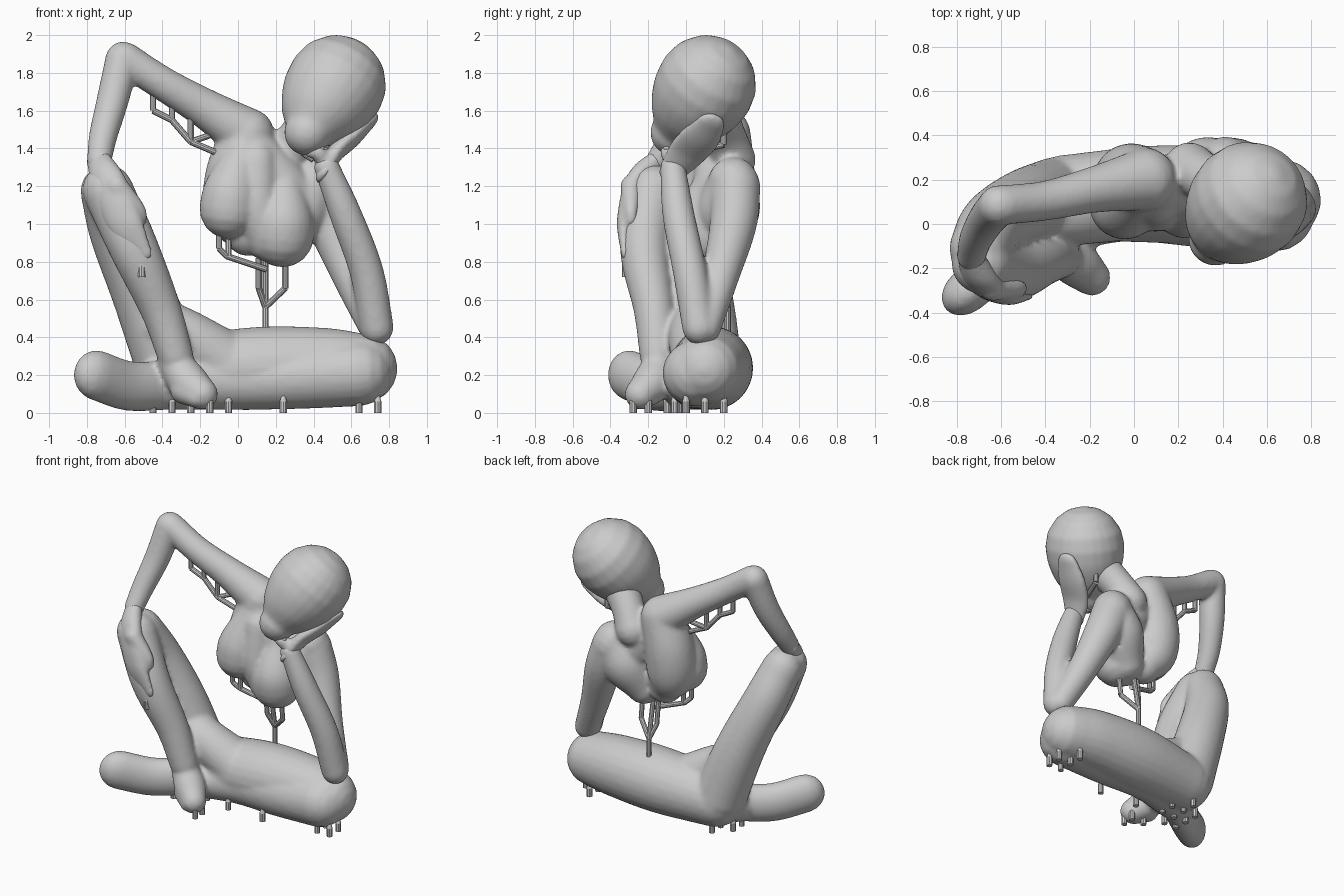
import bpy, bmesh, math
from mathutils import Vector

if "Cube" in bpy.data.objects:
    bpy.data.objects.remove(bpy.data.objects["Cube"])

grey = bpy.data.materials.new("clay_grey")
grey.use_nodes = True
grey.diffuse_color = (0.6, 0.6, 0.6, 1)
grey.node_tree.nodes["Principled BSDF"].inputs["Base Color"].default_value = (0.6, 0.6, 0.6, 1)


def spline(pts, steps=6):
    """Smooth path through (x, y, z, radius) points."""
    p = [Vector(q) for q in pts]
    p = [2 * p[0] - p[1]] + p + [2 * p[-1] - p[-2]]
    out = []
    for a, b, c, d in zip(p, p[1:], p[2:], p[3:]):
        for i in range(steps):
            t = i / steps
            out.append(0.5 * (2 * b + (c - a) * t + (2 * a - 5 * b + 4 * c - d) * t * t
                              + (3 * b - a - 3 * c + d) * t ** 3))
    return out + [p[-2]]


def limb(bm, pts, squash=None, factor=1.0, sides=24):
    """Round-ended tube, optionally flattened along one direction."""
    path = spline(pts)
    start, end = path[0], path[-1]
    d0 = (path[1] - start).xyz.normalized()
    d1 = (end - path[-2]).xyz.normalized()
    rings = []
    angles = [math.radians(a) for a in (85, 65, 45, 22)]
    for a in angles:
        rings.append((start.xyz - d0 * start.w * math.sin(a), start.w * math.cos(a), d0))
    for i, q in enumerate(path):
        d = path[min(i + 1, len(path) - 1)] - path[max(i - 1, 0)]
        rings.append((q.xyz, q.w, d.xyz.normalized()))
    for a in reversed(angles):
        rings.append((end.xyz + d1 * end.w * math.sin(a), end.w * math.cos(a), d1))
    n = Vector(squash).normalized() if squash else None
    u = d0.orthogonal()
    loops = []
    for c, r, d in rings:
        u = (u - d * u.dot(d)).normalized()
        v = d.cross(u)
        loop = []
        for k in range(sides):
            t = 2 * math.pi * k / sides
            off = (u * math.cos(t) + v * math.sin(t)) * r
            if n:
                off -= n * off.dot(n) * (1 - factor)
            loop.append(bm.verts.new(c + off))
        loops.append(loop)
    for a, b in zip(loops, loops[1:]):
        for k in range(sides):
            j = (k + 1) % sides
            bm.faces.new((a[k], a[j], b[j], b[k]))
    bm.faces.new(loops[0][::-1])
    bm.faces.new(loops[-1])


def finish(name, bm, blend=False):
    bmesh.ops.recalc_face_normals(bm, faces=bm.faces)
    mesh = bpy.data.meshes.new(name)
    bm.to_mesh(mesh)
    bm.free()
    mesh.materials.append(grey)
    ob = bpy.data.objects.new(name, mesh)
    bpy.context.collection.objects.link(ob)
    if blend:
        # Fuse the overlapping volumes into one soft skin
        rm = ob.modifiers.new("fuse", 'REMESH')
        rm.mode = 'VOXEL'
        rm.voxel_size = 0.014
        rm.use_smooth_shade = True
        sm = ob.modifiers.new("soften", 'SMOOTH')
        sm.factor = 0.5
        sm.iterations = 8
    else:
        for o in bpy.context.selected_objects:
            o.select_set(False)
        ob.select_set(True)
        bpy.context.view_layer.objects.active = ob
        bpy.ops.object.shade_smooth_by_angle()


def body(name, *limbs):
    bm = bmesh.new()
    for spec in limbs:
        limb(bm, *spec)
    finish(name, bm, True)


# Head: a plain egg
body("head", ([(.368, -.065, 1.485, .125), (.41, -.012, 1.56, .2),
               (.465, .05, 1.65, .25), (.52, .108, 1.737, .266)],))

# Torso: two shoulder-blade lobes, bust, neck and both arms
body("upper_body",
     ([(.25, .25, 1.34, .12), (.32, .21, 1.46, .11), (.44, .14, 1.6, .13)],),
     ([(.05, .2, 1.47, .145), (-.01, .2, 1.25, .165), (-.01, .18, 1.07, .165), (.05, .16, .95, .12)],),
     ([(.4, .25, 1.22, .135), (.32, .22, 1.07, .17), (.22, .17, .91, .125)],),
     ([(.06, .17, 1.42, .12), (.2, .18, 1.25, .14), (.3, .19, 1.12, .14)],),
     ([(.1, .11, 1.33, .11), (.1, .09, 1.1, .125), (.16, .11, .92, .12)],),
     ([(.03, .13, 1.38, .1), (-.03, .09, 1.18, .15), (-.045, .09, 1.08, .16)],),
     ([(.24, .14, 1.2, .11), (.24, .1, 1.03, .16), (.235, .11, .94, .17)],),
     # raised right arm
     ([(.04, .2, 1.48, .14), (-.18, .155, 1.615, .105), (-.4, .105, 1.745, .09), (-.6, .085, 1.875, .09)],),
     ([(-.61, .085, 1.875, .092), (-.665, .02, 1.65, .085), (-.715, -.07, 1.46, .075), (-.735, -.15, 1.33, .065)],),
     # left arm propped on the knee
     ([(.41, .26, 1.2, .135), (.49, .25, 1.0, .125), (.6, .18, .72, .1), (.725, .1, .45, .085)],),
     ([(.735, .07, .45, .09), (.68, .02, .75, .09), (.57, -.04, 1.05, .085), (.47, -.07, 1.3, .068)],))

# Hands
body("right_hand",
     ([(-.735, -.15, 1.33, .07), (-.68, -.26, 1.2, .1), (-.6, -.31, 1.0, .1), (-.5, -.32, .85, .05)],
      (.2, 1, .2), .5),
     ([(-.64, -.29, 1.2, .06), (-.53, -.29, 1.08, .04), (-.51, -.29, 1.02, .03)],))
body("left_hand",
     ([(.46, -.07, 1.28, .075), (.51, .0, 1.37, .105), (.6, .07, 1.45, .11), (.68, .125, 1.525, .085)],
      (-.67, .1, .74), .42),
     ([(.46, -.06, 1.33, .05), (.42, -.1, 1.38, .04), (.38, -.09, 1.38, .03)],))

# Legs and hips: one leg folded on the ground, the other raised
body("legs",
     ([(-.33, .12, .21, .19), (.1, .135, .235, .22), (.45, .13, .243, .208), (.66, .11, .235, .185)],),
     ([(.64, .05, .21, .175), (.3, .06, .185, .165), (-.05, .07, .165, .15), (-.4, -.02, .145, .13)],),
     ([(-.38, -.02, .145, .13), (-.58, -.16, .143, .132), (-.75, -.3, .2, .133)], (.65, -.75, 0), .75),
     ([(-.42, .06, .46, .15), (-.27, .05, .4, .145), (-.08, .09, .27, .17)],),
     ([(-.36, .12, .24, .18), (-.5, .08, .62, .165), (-.635, .0, .95, .15), (-.7, -.11, 1.175, .135)],),
     ([(-.69, -.18, 1.18, .135), (-.55, -.22, .87, .13), (-.41, -.17, .55, .108), (-.33, -.15, .3, .095)],),
     ([(-.34, -.13, .27, .09), (-.26, -.18, .16, .105), (-.19, -.24, .1, .085)],),
     ([(-.28, -.2, .12, .08), (-.22, -.26, .08, .055)],))


# Supports
def strut(bm, a, b, r0=.017, r1=.017):
    a, b = Vector(a), Vector(b)
    d = b - a
    made = bmesh.ops.create_cone(bm, cap_ends=True, segments=10, radius1=r0, radius2=r1, depth=d.length)
    turn = d.to_track_quat('Z', 'Y')
    for v in made["verts"]:
        v.co = turn @ v.co + (a + b) / 2


def tree(name, *branches):
    bm = bmesh.new()
    for path in branches:
        for a, b in zip(path, path[1:]):
            strut(bm, a, b)
    finish(name, bm)


def peg(bm, x, y, z=0):
    strut(bm, (x, y, z), (x, y, z + .06), .02, .02)
    strut(bm, (x, y, z + .06), (x, y, z + .1), .02, .008)


bm = bmesh.new()
spots = [(x, y) for x in (.64, .74) for y in (0, .1)] + [(.64, .2), (.24, -.06)]
spots += [(x, y) for x in (-.45, -.35, -.25) for y in (0, .1)] + [(-.35, .2)]
spots += [(-.15, -.28), (-.25, -.2), (-.15, -.2), (-.05, -.04), (-.35, -.1), (-.45, -.1)]
for x, y in spots:
    peg(bm, x, y)
peg(bm, -.51, -.32, .72)
peg(bm, .44, -.1, 1.34)
finish("ground_pegs", bm)

fork = (.145, .22, .56)
tree("bust_support",
     [(.145, .22, .42), fork, (.145, .17, .83)],
     [fork, (.11, .18, .66), (.11, .16, .82)],
     [fork, (.25, .16, .66), (.25, .14, .82)])
tree("breast_support",
     [(.15, .15, .76), (-.06, .1, .83), (-.1, .08, .87), (-.1, .08, .97)],
     [(-.05, .1, .83), (-.05, .1, .97)])
node = (-.25, .12, 1.435)
tree("arm_support",
     [(-.12, .14, 1.38), node, (-.35, .11, 1.55), (-.45, .1, 1.6), (-.45, .1, 1.7)],
     [node, (-.25, .12, 1.58)], [node, (-.15, .16, 1.47), (-.15, .16, 1.55)],
     [(-.35, .11, 1.55), (-.35, .11, 1.64)])
tree("chin_support",
     [(.4, -.06, 1.34), (.34, -.05, 1.38), (.34, -.05, 1.46)])
tree("jaw_support",
     [(.46, .06, 1.39), (.5, .2, 1.42), (.5, .2, 1.53)])
